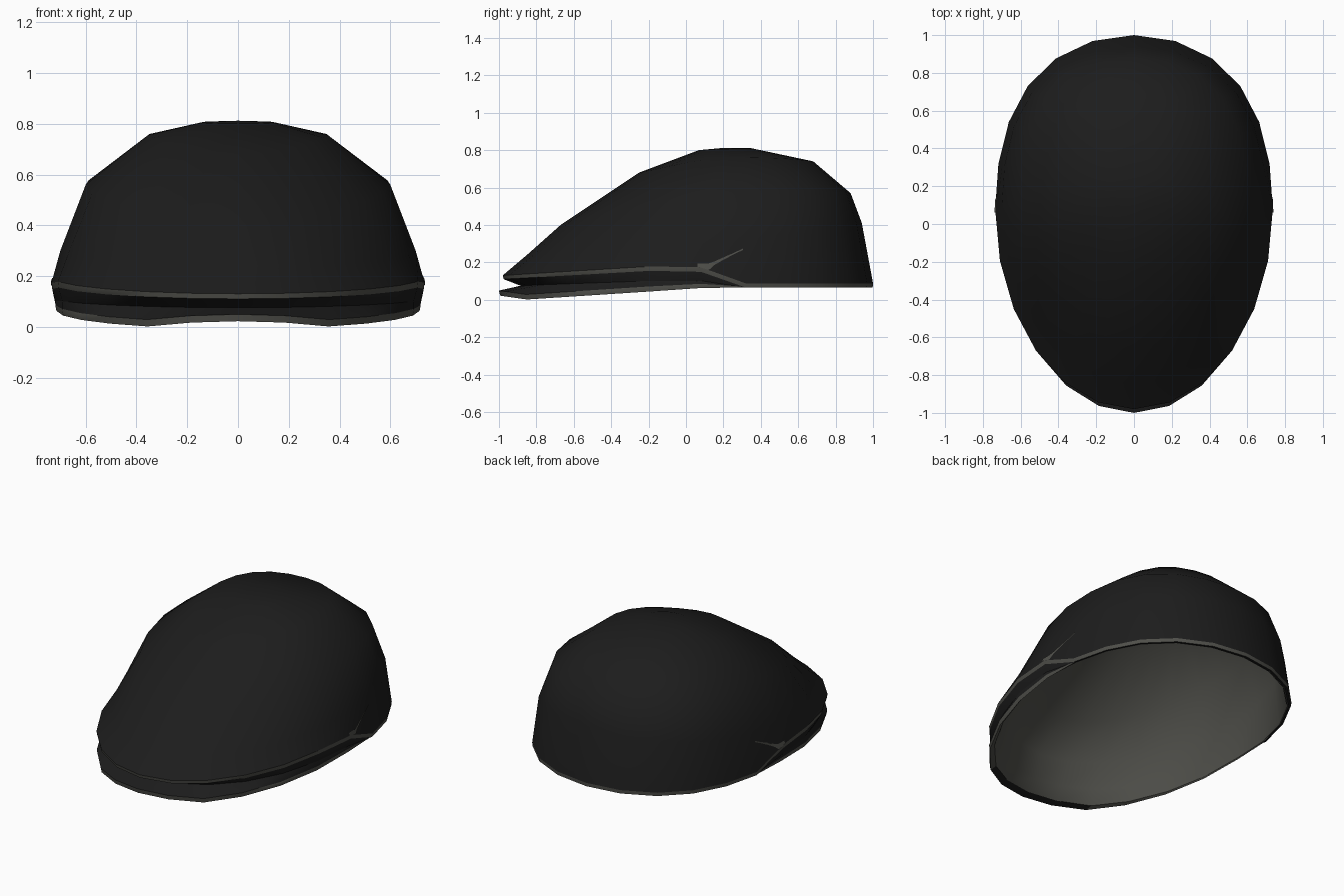
import bpy, math

if "Cube" in bpy.data.objects:
    bpy.data.objects.remove(bpy.data.objects["Cube"])

SEG = 24


def material(name, rgb):
    m = bpy.data.materials.new(name)
    m.diffuse_color = (*rgb, 1)
    m.use_nodes = True
    m.node_tree.nodes["Principled BSDF"].inputs["Base Color"].default_value = m.diffuse_color
    return m


DARK = material("black cloth", (0.012, 0.012, 0.012))
GREY = material("grey lining", (0.078, 0.078, 0.068))


def lerp(a, b, t):
    return a + (b - a) * t


def make(name, verts, faces, mats, indices=None, angle=None):
    me = bpy.data.meshes.new(name)
    me.from_pydata(verts, [], faces)
    for m in mats:
        me.materials.append(m)
    for i, p in enumerate(me.polygons):
        p.use_smooth = True
        if indices:
            p.material_index = indices[i]
    ob = bpy.data.objects.new(name, me)
    bpy.context.collection.objects.link(ob)
    if angle:
        bpy.ops.object.select_all(action='DESELECT')
        ob.select_set(True)
        bpy.context.view_layer.objects.active = ob
        bpy.ops.object.shade_smooth_by_angle(angle=math.radians(angle))
    return ob


def loft(name, rings, mats, rule=None, span=None, first=None, last=None, angle=None):
    """Skin rings of points; rule(band, step) picks the material; first/last are cap centres."""
    verts = [p for r in rings for p in r]
    faces, idx = [], []
    for k in range(len(rings) - 1):
        for i in (span or range(SEG)):
            j = (i + 1) % SEG
            a, b = k * SEG, (k + 1) * SEG
            faces.append((a + i, a + j, b + j, b + i))
            idx.append(rule(k, i) if rule else 0)
    for centre, base, flip in ((first, 0, True), (last, (len(rings) - 1) * SEG, False)):
        if centre:
            verts.append(centre)
            for i in range(SEG):
                p, q = base + i, base + (i + 1) % SEG
                faces.append((len(verts) - 1, q, p) if flip else (len(verts) - 1, p, q))
                idx.append(0)
    return make(name, verts, faces, mats, idx, angle)


def ring(fn, lean=0.0):
    """fn(s) -> half width, centre y, front reach, back reach, z ; s is -1 front, +1 back."""
    pts = []
    for i in range(SEG):
        a = 2 * math.pi * i / SEG
        s = math.cos(a)
        w, yc, fr, bk, z = fn(s)
        wide = 1 + 0.165 * max(s, 0) ** 2        # squarer back
        # leaner front corners, fuller back corners
        k = 1 + lean * 4 * s * s * (1 - s * s) * (0.35 if s > 0 else -1)
        pts.append((w * math.sin(a) * wide * k, yc + s * k * (bk if s > 0 else fr), z))
    return pts


def dome_ring(w, yf, zf, yb, zb, zm, yc, lean, k=1.0, drop=0.0):
    def fn(s):
        z = zm + (zb - zf) / 2 * s + ((zf + zb) / 2 - zm) * s * s
        return w * k, yc, (yc - yf) * k, (yb - yc) * k, z - drop
    return ring(fn, lean)


def front(s):
    """1 along the visor, fading to 0 behind the temples."""
    return min(1, max(0, (0.24 - s) / 0.3))


# Edge rings of the cap, from the crown lip down to the lining
def lip_top(s):
    return 0.735, 0.08, 1.06, 0.92, lerp(0.088, 0.13 + 0.065 * (1 + s), front(s))


def lip_bottom(s):
    return 0.732, 0.08, 1.055, 0.918, lerp(0.066, 0.11 + 0.06 * (1 + s), front(s))


def notch(s):
    f = front(s)
    k = lerp(0.98, 0.98 - 0.07 * s * s, f)
    return 0.735 * k, 0.08, 1.06 * k, 0.92 * k, lerp(0.067, 0.075 + 0.035 * (1 + s), f)


def lining_fold(s):
    w, yc, fr, bk, z = notch(s)
    return w * 0.985, yc, fr * 0.985, bk * 0.985, z + 0.01


def visor_z(s):
    return 0.062 + 0.07 * s + 0.03 * max(0, (-s - 0.87) / 0.13)


def visor_top(s):
    f = front(s)
    return lerp(0.728, 0.718, f), 0.08, 1.08, 0.915, lerp(0.07, visor_z(s) + 0.027, f)


def visor_bottom(s):
    f = front(s)
    return lerp(0.726, 0.713, f), 0.08, 1.074, 0.915, lerp(0.066, visor_z(s), f)


def lining_edge(s):
    k = lerp(0.975, 0.965, front(s))
    return 0.735 * k, 0.08, 1.06 * k, 0.92 * k, lerp(0.067, visor_z(s) + 0.008, front(s))


# Dome sections: half width, front y z, back y z, side z, centre y, corner lean
DOME = [(0.14, 0.07, 0.80, 0.35, 0.81, 0.806, 0.20, 0),
        (0.355, -0.25, 0.68, 0.68, 0.74, 0.755, 0.20, 0.05),
        (0.60, -0.67, 0.40, 0.88, 0.57, 0.56, 0.12, 0.055),
        (0.70, -0.85, 0.24, 0.94, 0.41, 0.30, 0.09, 0.025)]

# Crown
crown = loft("crown", [dome_ring(*d) for d in DOME] + [ring(lip_top)], [DARK],
             first=(0, 0.2, 0.812))

# Light piping under the crown edge with its dark fold
loft("crown_piping", [ring(lip_top), ring(lip_bottom), ring(notch)], [DARK, GREY],
     rule=lambda k, i: 1 - k, angle=40)

# Visor, front half only; the underside is dark around the front tip
loft("visor", [ring(f) for f in (notch, visor_top, visor_bottom, lining_edge)],
     [DARK, GREY], rule=lambda k, i: int(k == 1 or (k == 2 and not 10 <= i < 14)),
     span=range(5, 19), angle=40)

# Lining: hollow inside of the cap, close behind the crown
loft("lining", [ring(lining_edge), ring(lining_fold)] +
     [dome_ring(*d, k=0.98, drop=0.012) for d in reversed(DOME)], [GREY],
     last=(0, 0.2, 0.80))

# Light side seams where the visor edge runs up into the crown: y, top z, bottom z
SEAM = [(0.06, 0.195, 0.178), (0.12, 0.195, 0.15), (0.15, 0.205, 0.185),
        (0.2, 0.228, 0.215), (0.26, 0.255, 0.247), (0.31, 0.28, 0.272)]
for side, label in ((1, "right"), (-1, "left")):
    verts = [(side * 0.74, y, z) for y, t, b in SEAM for z in (t, b)]
    faces = [(2 * i, 2 * i + 1, 2 * i + 3, 2 * i + 2)[::side] for i in range(len(SEAM) - 1)]
    seam = make("side_seam_" + label, verts, faces, [GREY])
    wrap = seam.modifiers.new("on crown", 'SHRINKWRAP')
    wrap.target = crown
    wrap.wrap_method = 'NEAREST_SURFACEPOINT'
    wrap.wrap_mode = 'ABOVE_SURFACE'
    wrap.offset = 0.005
